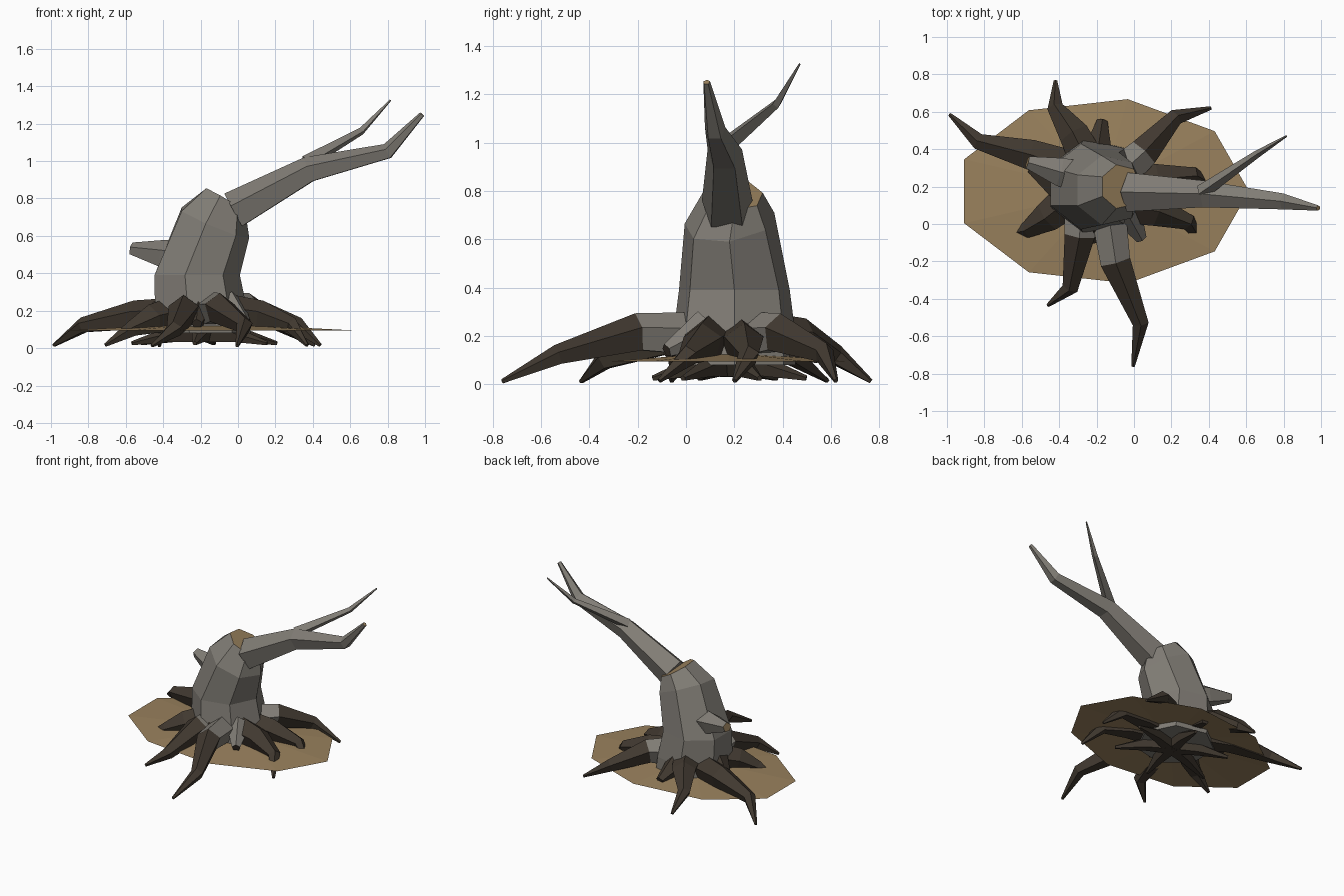
import bpy, bmesh
from math import cos, sin, tau
from mathutils import Vector

if "Cube" in bpy.data.objects:
    bpy.data.objects.remove(bpy.data.objects["Cube"])


def material(name, rgb):
    m = bpy.data.materials.new(name)
    m.use_nodes = True
    m.diffuse_color = (*rgb, 1)
    b = m.node_tree.nodes["Principled BSDF"]
    b.inputs["Base Color"].default_value = (*rgb, 1)
    b.inputs["Roughness"].default_value = 1
    return m


MATS = [material("grey bark", (0.22, 0.205, 0.18)),
        material("dark root", (0.052, 0.04, 0.029)),
        material("tan wood", (0.32, 0.22, 0.11))]
BARK, ROOT, WOOD = range(3)


def loft(name, rings, segment_mats, end_mat):
    """Skin a list of rings, with flat caps at both ends."""
    bm = bmesh.new()
    loops = [[bm.verts.new(p) for p in ring] for ring in rings]
    n = len(loops[0])
    for a, b, mat in zip(loops, loops[1:], segment_mats):
        for i in range(n):
            j = (i + 1) % n
            bm.faces.new((a[i], a[j], b[j], b[i])).material_index = mat
    bm.faces.new(loops[0][::-1]).material_index = segment_mats[0]
    bm.faces.new(loops[-1]).material_index = end_mat
    bmesh.ops.recalc_face_normals(bm, faces=bm.faces)
    return finish(name, bm)


def finish(name, bm):
    me = bpy.data.meshes.new(name)
    bm.to_mesh(me)
    bm.free()
    for m in MATS:
        me.materials.append(m)
    ob = bpy.data.objects.new(name, me)
    bpy.context.collection.objects.link(ob)
    return ob


def limb(name, path, radii, mats, end_mat, sides=5):
    """Tapered low-poly tube along a path."""
    pts = [Vector(p) for p in path]
    rings = []
    for i, p in enumerate(pts):
        t = (pts[min(i + 1, len(pts) - 1)] - pts[max(i - 1, 0)]).normalized()
        side = t.cross(Vector((0, 0, 1))).normalized()
        up = side.cross(t)
        rings.append([p + radii[i] * (side * sin(k * tau / sides) + up * cos(k * tau / sides))
                      for k in range(sides)])
    return loft(name, rings, mats, end_mat)


# Leaning trunk: centre, radii, and slope of each ring along x and y
trunk = [((-.2, .2, .08), .27, .26, 0, 0),
         ((-.21, .2, .2), .26, .26, 0, 0),
         ((-.23, .2, .39), .24, .235, 0, 0),
         ((-.13, .18, .67), .19, .19, -.42, .12),
         ((-.07, .2, .79), .11, .12, -.6, -.1)]
rings = []
for (x, y, z), rx, ry, sx, sy in trunk:
    ring = []
    for k in range(7):
        dx, dy = rx * cos(k * tau / 7), ry * sin(k * tau / 7)
        ring.append((x + dx, y + dy, z + sx * dx + sy * dy))
    rings.append(ring)
loft("trunk", rings, [BARK] * 4, WOOD)

# Long branch, its twig, and the broken stub
limb("main_branch", [(-.02, .17, .73), (.38, .16, .95), (.8, .12, 1.05), (.985, .085, 1.25)],
     [.11, .075, .045, .015], [BARK] * 3, WOOD)
limb("twig", [(.36, .17, .99), (.66, .375, 1.16), (.815, .47, 1.325)],
     [.04, .02, .005], [BARK] * 2, BARK, 4)
limb("broken_stub", [(-.28, .25, .48), (-.4, .28, .5), (-.57, .33, .53)],
     [.09, .08, .035], [BARK] * 2, WOOD)

# Earth mound, a shallow nine-sided cone
bm = bmesh.new()
bmesh.ops.create_cone(bm, segments=9, radius1=1, radius2=0, depth=.04)
bmesh.ops.delete(bm, geom=[f for f in bm.faces if len(f.verts) > 3], context='FACES_ONLY')
for v in bm.verts:
    a = v.co.copy()
    v.co.z = a.z + .115
rim = sorted((v for v in bm.verts if v.co.xy.length > .5), key=lambda v: v.co.z)
for k, v in enumerate(sorted(rim, key=lambda v: Vector((1, 0)).angle_signed(v.co.xy))):
    v.co.x, v.co.y = -.17 + .785 * cos(k * tau / 9), .175 + .5 * sin(k * tau / 9)
for v in bm.verts:
    if v not in rim:
        v.co.x, v.co.y = -.17, .175
bmesh.ops.contextual_create(bm, geom=[])
bmesh.ops.delete(bm, geom=list(bm.faces), context='FACES_ONLY')
tip = next(v for v in bm.verts if v not in rim)
rim.sort(key=lambda v: Vector((1, 0)).angle_signed((v.co - tip.co).xy))
for a, b in zip(rim, rim[1:] + rim[:1]):
    bm.faces.new((tip, b, a)).material_index = WOOD
bmesh.ops.recalc_face_normals(bm, faces=bm.faces)
finish("earth_mound", bm)

# Roots: first number is how many leading segments are grey
roots = {
    "front_root": (1, [(-.14, .08, .2), (-.1, -.2, .21), (.035, -.53, .12), (-.005, -.76, .012)]),
    "front_right_root": (1, [(-.28, .1, .18), (-.29, -.06, .2), (-.34, -.34, .1), (-.46, -.435, .012)]),
    "right_root": (0, [(-.36, .12, .17), (-.46, .04, .15), (-.57, -.03, .1), (-.71, -.06, .015)]),
    "back_right_root": (0, [(-.34, .3, .17), (-.55, .37, .17), (-.83, .44, .12), (-.985, .585, .015)]),
    "back_root": (0, [(-.24, .32, .2), (-.32, .48, .19), (-.42, .62, .12), (-.42, .765, .012)]),
    "back_left_root": (1, [(-.06, .28, .2), (.05, .38, .21), (.22, .57, .13), (.41, .62, .015)]),
    "left_root": (0, [(-.08, .22, .18), (.12, .24, .17), (.32, .26, .12), (.44, .2, .015)]),
    "front_left_root": (0, [(-.06, .1, .19), (.12, .07, .17), (.29, .01, .12), (.37, -.11, .015)]),
}
for name, (grey, path) in roots.items():
    limb(name, path, [.1, .085, .045, .01], [BARK] * grey + [ROOT] * (3 - grey), ROOT)

# Short knuckle roots around the trunk foot
knuckles = [((-.2, .35, .2), (-.17, .55, .11)), ((-.05, .08, .22), (.04, -.08, .14)),
            ((-.2, .05, .22), (-.22, -.09, .13)), ((-.38, .2, .2), (-.55, .3, .13))]
for k, (a, b) in enumerate(knuckles):
    limb(f"knuckle_root_{k + 1}", [a, b], [.09, .03], [BARK if k == 1 else ROOT], ROOT)

# Tangle of roots below the mound
for k in range(6):
    a = k * tau / 6 + .4
    c, s = cos(a), sin(a)
    limb(f"under_root_{k + 1}",
         [(-.18, .18, .08), (-.18 + .2 * c, .18 + .15 * s, .07), (-.18 + .42 * c, .18 + .32 * s, .025)],
         [.06, .045, .012], [ROOT] * 2, ROOT)
